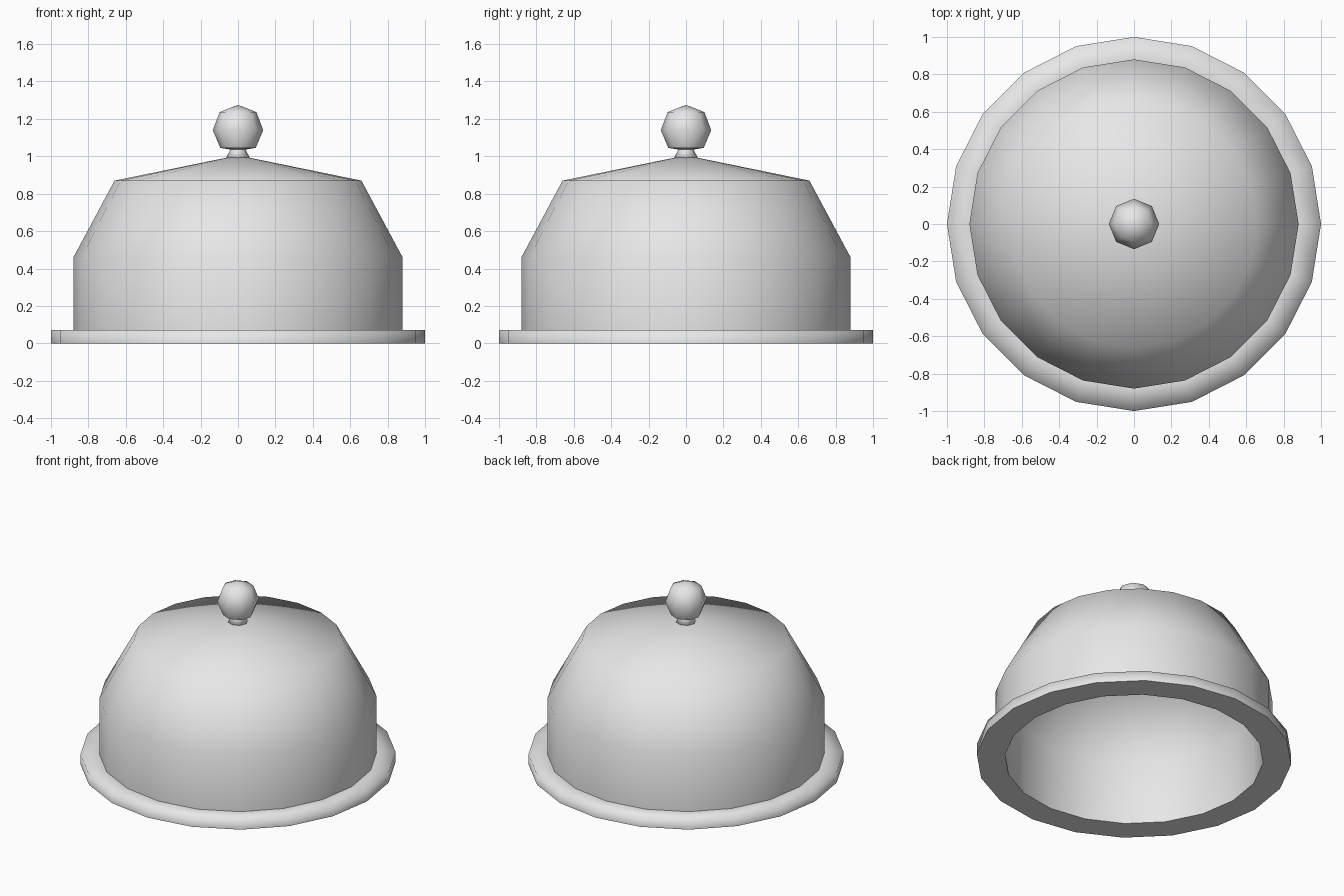
import bpy, bmesh
from math import cos, sin, tau

cube = bpy.data.objects.get("Cube")
if cube:
    bpy.data.objects.remove(cube, do_unlink=True)

metal = bpy.data.materials.new("light_grey")
metal.use_nodes = True
color = (0.8, 0.8, 0.8, 1)
metal.diffuse_color = color
metal.node_tree.nodes["Principled BSDF"].inputs["Base Color"].default_value = color


def lathe(name, profile, sides, sharp=()):
    """Turn a (radius, z) profile about z; radius 0 makes a pole, sharp lists hard rings."""
    bm = bmesh.new()
    rings = []
    for r, z in profile:
        count = sides if r else 1
        ring = [bm.verts.new((r * cos(tau * i / sides), r * sin(tau * i / sides), z))
                for i in range(count)]
        rings.append(ring)
    for a, b in zip(rings, rings[1:]):
        for i in range(sides):
            j = (i + 1) % sides
            corners = [a[i % len(a)], a[j % len(a)], b[j % len(b)], b[i % len(b)]]
            bm.faces.new(list(dict.fromkeys(corners)))
    for k in sharp:
        for i, v in enumerate(rings[k]):
            bm.edges.get((v, rings[k][(i + 1) % sides])).smooth = False
    for f in bm.faces:
        f.smooth = True
    bmesh.ops.recalc_face_normals(bm, faces=bm.faces)
    mesh = bpy.data.meshes.new(name)
    bm.to_mesh(mesh)
    bm.free()
    mesh.materials.append(metal)
    obj = bpy.data.objects.new(name, mesh)
    bpy.context.collection.objects.link(obj)
    return obj


# Hollow dome with its rim: inner wall, underside, flange, outer wall, crown
lathe("dome_cover", [
    (0, 0.94), (0.62, 0.82), (0.82, 0.45), (0.82, 0),
    (1, 0), (1, 0.07), (0.88, 0.07),
    (0.88, 0.46), (0.66, 0.87), (0, 1.005),
], 20, sharp=(3, 4, 6))

# Flared neck and round handle
lathe("handle_knob", [
    (0, 0.98), (0.065, 0.99), (0.04, 1.036), (0.095, 1.045),
    (0.135, 1.14), (0.098, 1.236), (0, 1.275),
], 8, sharp=(2, 3))
